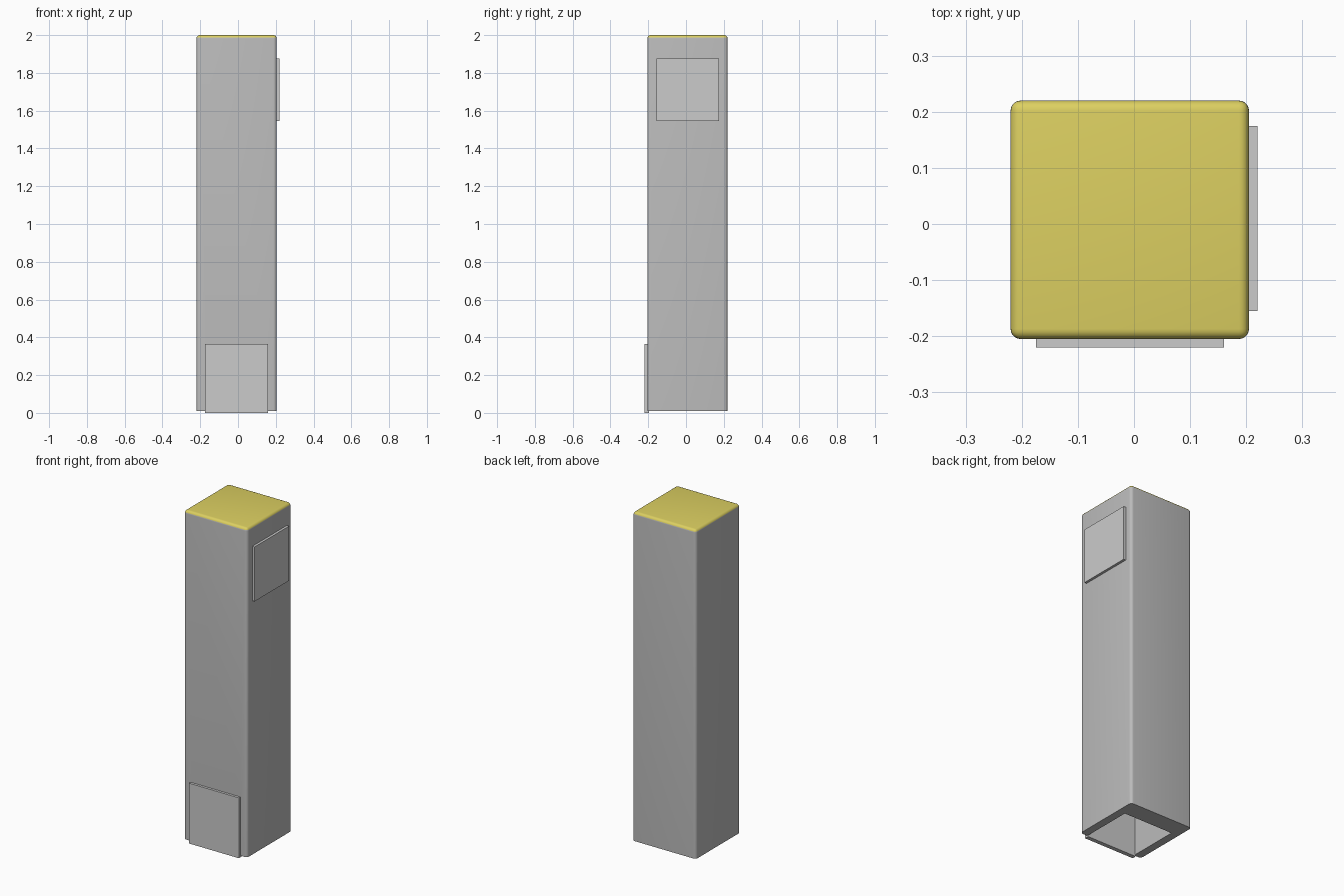
import bpy, bmesh, math

if "Cube" in bpy.data.objects:
    bpy.data.objects.remove(bpy.data.objects["Cube"])


def box(name, x, y, z):
    """Box from (min, max) ranges on each axis."""
    bm = bmesh.new()
    bmesh.ops.create_cube(bm, size=1)
    for v in bm.verts:
        v.co = [r[0] if c < 0 else r[1] for c, r in zip(v.co, (x, y, z))]
    mesh = bpy.data.meshes.new(name)
    bm.to_mesh(mesh)
    bm.free()
    obj = bpy.data.objects.new(name, mesh)
    bpy.context.collection.objects.link(obj)
    return obj


def round_edges(obj, radius, segments, keep):
    """Bevel the edges picked by the keep function."""
    bm = bmesh.new()
    bm.from_mesh(obj.data)
    bmesh.ops.bevel(bm, geom=[e for e in bm.edges if keep(e)], offset=radius,
                    segments=segments, profile=0.5, affect='EDGES')
    bm.to_mesh(obj.data)
    bm.free()


def vertical(e):
    a, b = e.verts
    return abs(a.co.z - b.co.z) > 0.1


# Tall post, rounded on the uprights and the top rim
post = box("post", (-0.22, 0.205), (-0.205, 0.22), (0.01, 2.0))
round_edges(post, 0.018, 5,
            lambda e: vertical(e) or all(v.co.z > 1.9 for v in e.verts))

# Yellow top surface
grey = bpy.data.materials.new("grey")
grey.diffuse_color = (0.5, 0.5, 0.5, 1)
grey.use_nodes = True
grey.node_tree.nodes["Principled BSDF"].inputs["Base Color"].default_value = grey.diffuse_color
yellow = bpy.data.materials.new("yellow")
yellow.diffuse_color = (0.72, 0.63, 0.12, 1)
yellow.use_nodes = True
yellow.node_tree.nodes["Principled BSDF"].inputs["Base Color"].default_value = yellow.diffuse_color
post.data.materials.append(grey)
post.data.materials.append(yellow)
for p in post.data.polygons:
    p.material_index = 1 if p.normal.z > 0.4 else 0

# Service cavity in the base, open below and behind the door
cavity = box("cavity_cutter", (-0.172, 0.157), (-0.3, 0.11), (-0.1, 0.36))
cavity.data.materials.append(grey)
cavity.hide_render = True
cut = post.modifiers.new("cavity", 'BOOLEAN')
cut.operation = 'DIFFERENCE'
cut.solver = 'EXACT'
cut.object = cavity
bpy.context.view_layer.objects.active = post
post.select_set(True)
bpy.ops.object.modifier_apply(modifier=cut.name)
bpy.data.objects.remove(cavity)
bpy.ops.object.shade_smooth_by_angle(angle=math.radians(35))

# Access door at the base and display panel near the top
box("service_door", (-0.175, 0.16), (-0.22, -0.195), (0.0, 0.365))
box("side_panel", (0.195, 0.22), (-0.155, 0.175), (1.545, 1.875))
